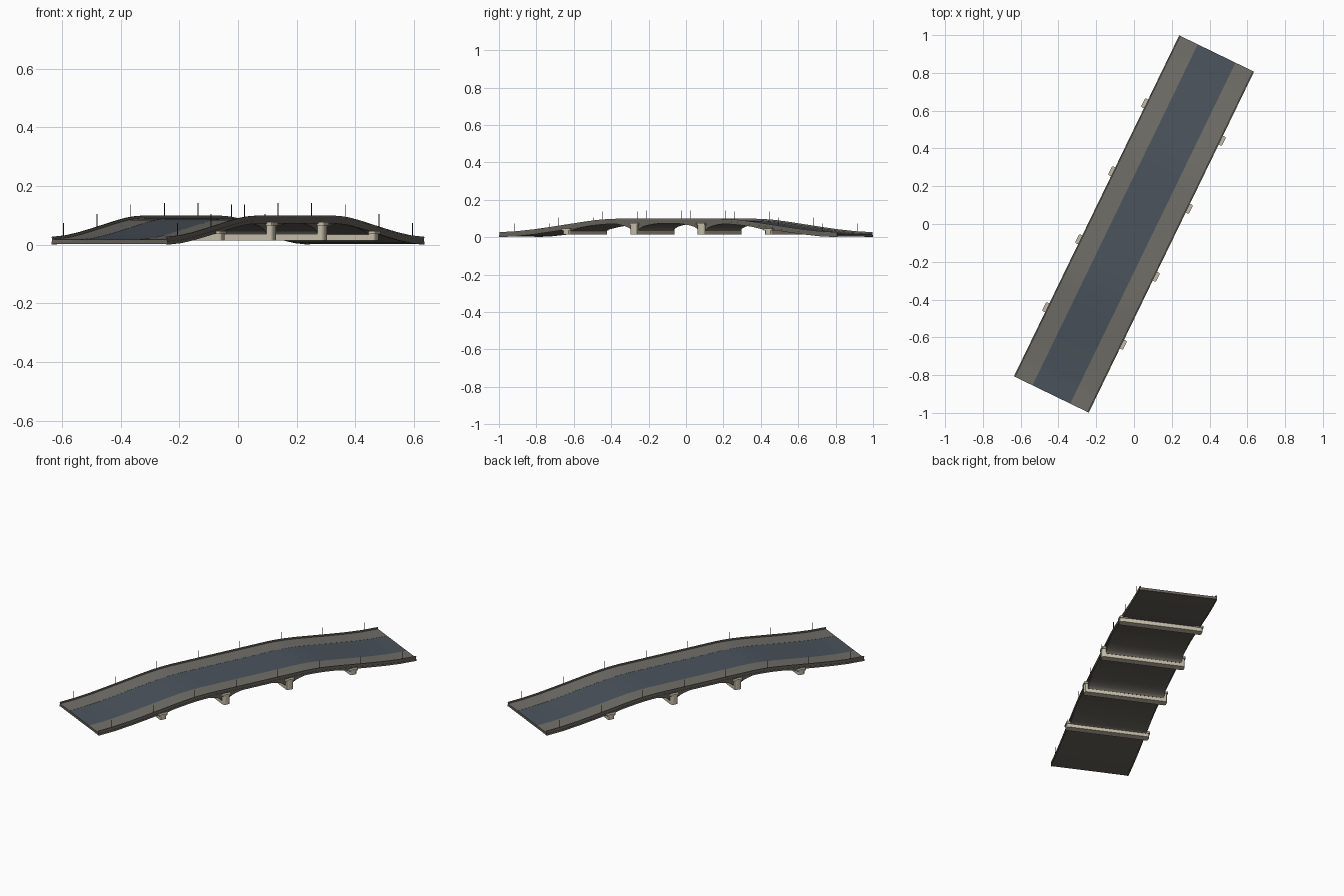
import bpy, bmesh, math

if "Cube" in bpy.data.objects:
    bpy.data.objects.remove(bpy.data.objects["Cube"])

ANGLE = math.radians(64.14)   # bridge runs diagonally across the frame
L, W = 1.003, 0.219           # half length, half width
PIERS = (-0.6, -0.2, 0.2, 0.6)
SPRING = 0.034
PROFILE = [(0, .099), (.3, .099), (.36, .097), (.42, .0925), (.5, .083), (.6, .069),
           (.7, .055), (.8, .042), (.9, .032), (L + .001, .027)]


def material(name, rgb):
    m = bpy.data.materials.new(name)
    m.diffuse_color = (*rgb, 1)
    m.use_nodes = True
    m.node_tree.nodes["Principled BSDF"].inputs["Base Color"].default_value = m.diffuse_color
    return m


asphalt = material("asphalt", (.07, .087, .107))
paving = material("paving", (.165, .158, .14))
stone = material("dark_stone", (.13, .12, .10))
pale = material("pale_stone", (.55, .50, .39))
metal = material("metal", (.04, .04, .04))


def edge(u):
    """Height of the parapet top along the bridge."""
    u = abs(u)
    for (a, za), (b, zb) in zip(PROFILE, PROFILE[1:]):
        if u <= b:
            return za + (zb - za) * (u - a) / (b - a)
    return PROFILE[-1][1]


def soffit(u):
    """Underside: elliptical arches between piers, plain slab on the ramps."""
    base = edge(u) - .024 if abs(u) < .6 else edge(u) - .0245
    for a, b in zip(PIERS, PIERS[1:]):
        if a <= u <= b:
            t = min(1, abs(u - (a + b) / 2) / .178)
            return SPRING + (base - SPRING) * math.sqrt(1 - t * t)
    return max(0.0025, base)


def finish(bm, name, mat, smooth=True):
    bmesh.ops.recalc_face_normals(bm, faces=bm.faces)
    me = bpy.data.meshes.new(name)
    bm.to_mesh(me)
    bm.free()
    ob = bpy.data.objects.new(name, me)
    bpy.context.collection.objects.link(ob)
    ob.rotation_euler.z = ANGLE
    me.materials.append(mat)
    if smooth:
        bpy.ops.object.select_all(action='DESELECT')
        ob.select_set(True)
        bpy.context.view_layer.objects.active = ob
        bpy.ops.object.shade_smooth_by_angle(angle=math.radians(30))
    return ob


STATIONS = sorted({round(-L + 2 * L * i / 120, 4) for i in range(121)}
                  | {s * (c + d) for s in (-1, 1) for c in (.2, .6)
                     for d in (-.022, -.026, .022, .026)
                     })


def sweep(name, v0, v1, top, bottom, mat):
    """Closed strip following the bridge between two height functions."""
    bm = bmesh.new()
    rings = []
    for u in STATIONS:
        rings.append([bm.verts.new(p) for p in ((u, v0, bottom(u)), (u, v1, bottom(u)),
                                                (u, v1, top(u)), (u, v0, top(u)))])
    for a, b in zip(rings, rings[1:]):
        for i in range(4):
            j = (i + 1) % 4
            bm.faces.new((a[i], a[j], b[j], b[i]))
    bm.faces.new(rings[0])
    bm.faces.new(rings[-1])
    return finish(bm, name, mat)


def prism(bm, outline, z0, z1):
    lo = [bm.verts.new((x, y, z0)) for x, y in outline]
    hi = [bm.verts.new((x, y, z1)) for x, y in outline]
    n = len(lo)
    bm.faces.new(lo[::-1])
    bm.faces.new(hi)
    for i in range(n):
        bm.faces.new((lo[i], lo[(i + 1) % n], hi[(i + 1) % n], hi[i]))


def slab(u, v, hu, hv, r):
    """Rectangle with rounded corners of radius r."""
    pts = []
    for k, (sx, sy) in enumerate(((1, 1), (-1, 1), (-1, -1), (1, -1))):
        for i in range(4):
            a = math.pi / 2 * (k + i / 3)
            pts.append((u + sx * (hu - r) + r * math.cos(a), v + sy * (hv - r) + r * math.sin(a)))
    return pts


# deck body with arched underside, then roadway and pavements
sweep("deck_arches", -W + .004, W - .004, lambda u: edge(u) - .0105, soffit, stone)
sweep("roadway", -.111, .111, lambda u: edge(u) - .0095, lambda u: edge(u) - .012, asphalt)
for side, s in (("left", 1), ("right", -1)):
    def band(name, a, b, t, d, mat):
        sweep(side + name, min(s * a, s * b), max(s * a, s * b),
              lambda u: edge(u) - t, lambda u: max(0, edge(u) - d), mat)
    band("_pavement", .111, W - .005, .009, .012, paving)
    # parapet, its coping and the string course below
    band("_parapet", W - .006, W - .001, .002, .024, stone)
    band("_coping", W - .007, W, 0, .004, paving)
    band("_string_course", W - .005, W + .001, .016, .027, stone)

    # thin lamp posts on the parapet
    bm = bmesh.new()
    for k in range(8):
        u = (k - 3.5) * .262
        z = edge(u)
        pts = [(u + .0016 * math.cos(i * math.pi / 3), s * (W - .0035) + .0016 * math.sin(i * math.pi / 3))
               for i in range(6)]
        prism(bm, pts, z - .012, z + .043)
    finish(bm, side + "_lamp_posts", metal, False)

# piers: cross wall, with a rounded buttress and cap at both ends
for n, u in enumerate(PIERS, 1):
    bm = bmesh.new()
    prism(bm, slab(u, 0, .021, .226, .008), .014, SPRING + .004)
    finish(bm, f"pier_wall_{n}", pale)
    bm = bmesh.new()
    top = edge(u) - .022
    for s in (-1, 1):
        prism(bm, slab(u, s * .213, .021, .022, .012), .014, top - .006)
        prism(bm, slab(u, s * .213, .026, .025, .006), top - .011, top)
    finish(bm, f"pier_buttresses_{n}", pale)
